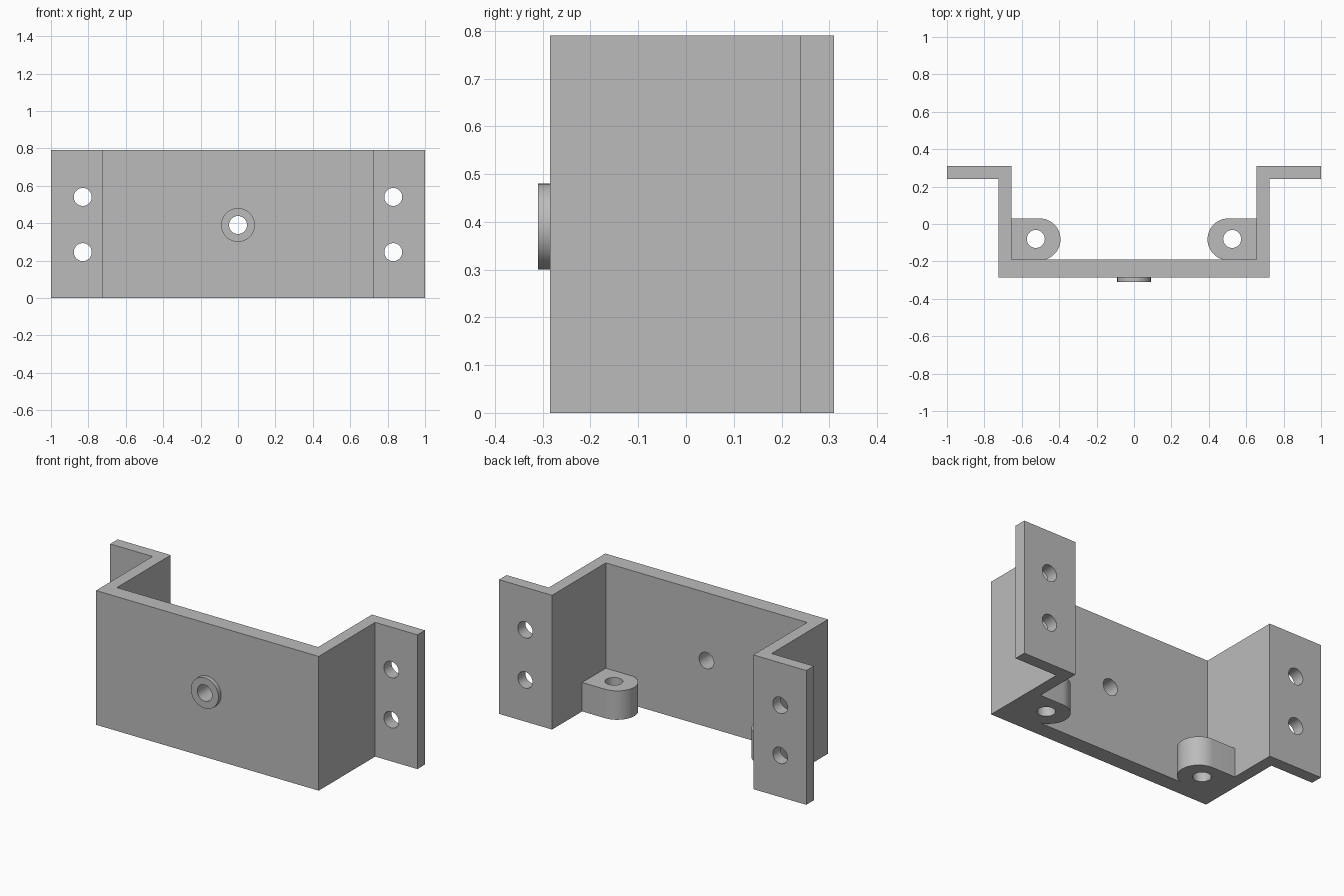
import bpy
import bmesh
from math import pi, cos, sin, radians
from mathutils import Matrix, Vector

cube = bpy.data.objects.get("Cube")
if cube:
    bpy.data.objects.remove(cube)

HEIGHT = 0.79
HOLE_R = 0.048

grey = bpy.data.materials.new("light grey")
grey.use_nodes = True
colour = (0.5, 0.5, 0.5, 1)
grey.diffuse_color = colour
grey.node_tree.nodes["Principled BSDF"].inputs["Base Color"].default_value = colour


def add_object(name, bm):
    bmesh.ops.recalc_face_normals(bm, faces=bm.faces)
    mesh = bpy.data.meshes.new(name)
    bm.to_mesh(mesh)
    bm.free()
    mesh.materials.append(grey)
    obj = bpy.data.objects.new(name, mesh)
    bpy.context.collection.objects.link(obj)
    return obj


def prism(name, outline, height):
    """Extrude a plan outline upward from the ground."""
    bm = bmesh.new()
    face = bm.faces.new([bm.verts.new((x, y, 0)) for x, y in outline])
    extruded = bmesh.ops.extrude_face_region(bm, geom=[face])["geom"]
    verts = [v for v in extruded if isinstance(v, bmesh.types.BMVert)]
    bmesh.ops.translate(bm, verts=verts, vec=(0, 0, height))
    return add_object(name, bm)


def cylinder(name, centre, radius, depth, along_y):
    turn = Matrix.Rotation(pi / 2, 4, "X") if along_y else Matrix()
    bm = bmesh.new()
    bmesh.ops.create_cone(bm, cap_ends=True, segments=48, radius1=radius,
                          radius2=radius, depth=depth,
                          matrix=Matrix.Translation(Vector(centre)) @ turn)
    return add_object(name, bm)


def drill(obj, centre, along_y=True):
    """Cut a round through hole and remove the cutter."""
    cutter = cylinder("hole_cutter", centre, HOLE_R, 0.5, along_y)
    cutter.hide_render = True
    mod = obj.modifiers.new("hole", "BOOLEAN")
    mod.object = cutter
    mod.operation = "DIFFERENCE"
    mod.solver = "EXACT"
    bpy.context.view_layer.objects.active = obj
    bpy.ops.object.modifier_apply(modifier=mod.name)
    bpy.data.objects.remove(cutter)


# Folded bracket: half outline mirrored across x
half = [(0.725, -0.285), (0.725, 0.24), (1, 0.24), (1, 0.31),
        (0.655, 0.31), (0.655, -0.19)]
bracket = prism("bracket", half + [(-x, y) for x, y in reversed(half)], HEIGHT)
for side in (-1, 1):
    for z in (0.245, 0.54):
        drill(bracket, (side * 0.83, 0.275, z))
boss_centre = (0, -0.2975, 0.39)
drill(bracket, boss_centre)

# Raised ring on the front
boss = cylinder("front_boss", boss_centre, 0.09, 0.025, True)
drill(boss, boss_centre)

# Rounded screw lugs in the lower inner corners
lugs = []
R, CX, CY = 0.112, 0.505, -0.082
for side, label in ((1, "left"), (-1, "right")):
    arc = [(CX - R * sin(t), CY + R * cos(t))
           for t in (pi * i / 24 for i in range(25))]
    outline = [(0.655, CY + R)] + arc + [(0.655, CY - R)]
    lug = prism(label + "_lug", [(side * x, y) for x, y in outline], 0.17)
    drill(lug, (side * 0.525, -0.08, 0.08), along_y=False)
    lugs.append(lug)

# Smooth the round faces and keep the folds crisp
bpy.ops.object.select_all(action="DESELECT")
for obj in [bracket, boss] + lugs:
    obj.select_set(True)
bpy.context.view_layer.objects.active = bracket
bpy.ops.object.shade_smooth_by_angle(angle=radians(30))
